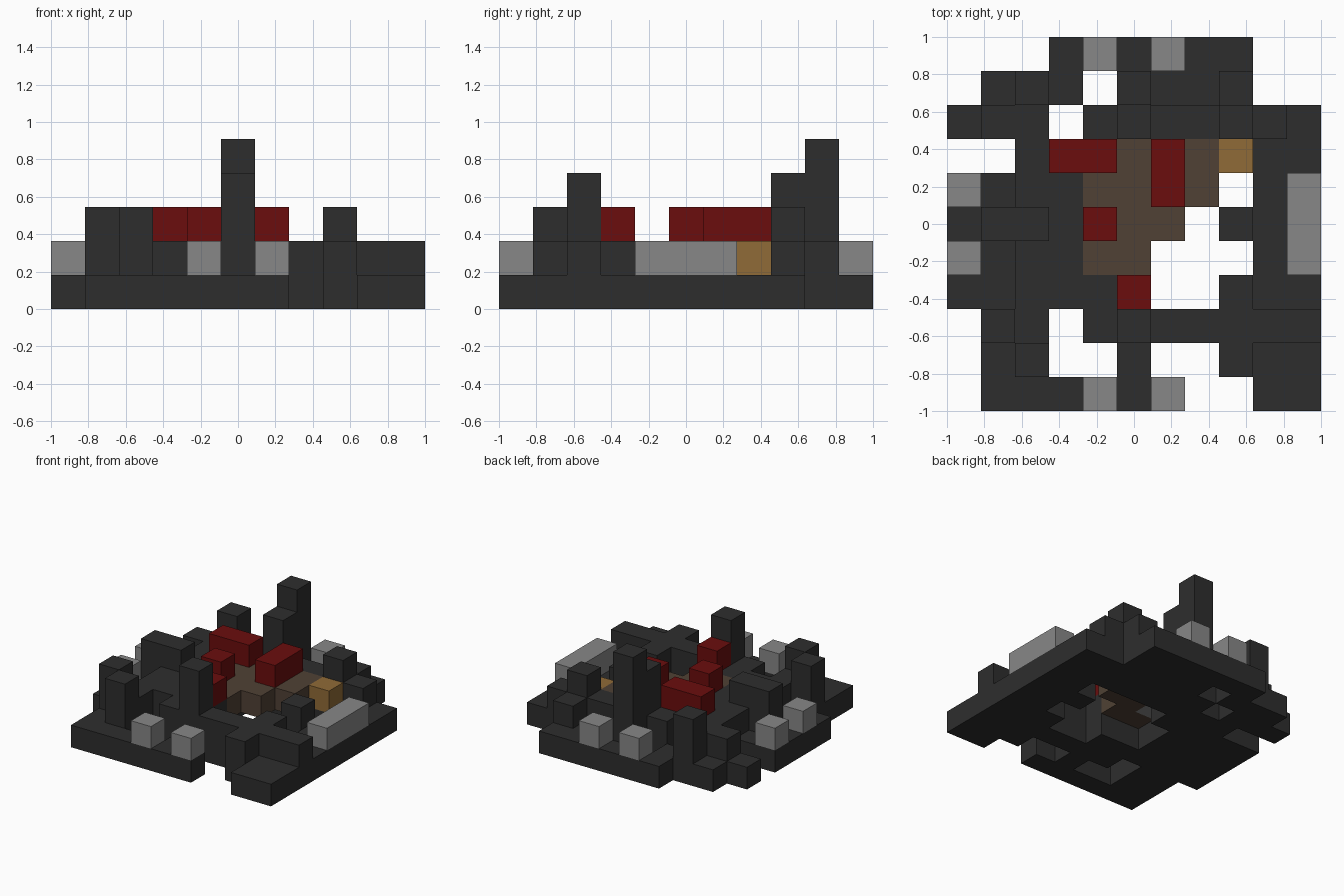
import bpy
import bmesh
import math
from mathutils import Vector

if "Cube" in bpy.data.objects:
    bpy.data.objects.remove(bpy.data.objects["Cube"], do_unlink=True)

N = 11
CELL = 2 / N

# Plan of the ruin, back row first. Digits are stone heights in blocks;
# P = iron post on the base, F = wooden floor, R = red seat on the floor,
# C = crate on the base, . = nothing
PLAN = [
    "...1P1P11..",
    ".131.5112..",
    "122.2422321",
    "..2RRFRFC11",
    "P122FFRF.1P",
    "1332RFF.21P",
    "P122FF...1P",
    "11222R..211",
    ".32.2422222",
    ".13..1..211",
    ".111P1P..11",
]


def make_material(name, rgb):
    mat = bpy.data.materials.new(name)
    mat.use_nodes = True
    mat.diffuse_color = (*rgb, 1)
    mat.node_tree.nodes["Principled BSDF"].inputs["Base Color"].default_value = (*rgb, 1)
    return mat


stone = make_material("dark stone", (0.027, 0.027, 0.027))
iron = make_material("grey iron", (0.245, 0.245, 0.245))
red = make_material("deep red", (0.145, 0.004, 0.004))
wood = make_material("brown wood", (0.08, 0.053, 0.035))
crate = make_material("golden wood", (0.28, 0.147, 0.038))

# Sort the blocks into parts
parts = {
    "foundation": (stone, set()),
    "walls": (stone, set()),
    "iron_posts": (iron, set()),
    "wooden_floor": (wood, set()),
    "red_seats": (red, set()),
    "crate": (crate, set()),
}


def put(part, i, j, k):
    parts[part][1].add((i, j, k))


for row, line in enumerate(PLAN):
    j = N - 1 - row
    for i, mark in enumerate(line):
        if mark == ".":
            continue
        # The middle of the floor is open underneath
        open_below = mark in "FR" and 4 <= j <= 6 and (i, j) != (4, 6)
        if not open_below:
            put("foundation", i, j, 0)
        if mark.isdigit():
            for k in range(1, int(mark)):
                put("walls", i, j, k)
        elif mark == "P":
            put("iron_posts", i, j, 1)
        elif mark == "C":
            put("crate", i, j, 1)
        elif mark == "F":
            put("wooden_floor", i, j, 1)
        elif mark == "R":
            put("red_seats", i, j, 2)
            if (i, j) == (4, 5):
                put("iron_posts", i, j, 1)
            else:
                put("walls" if j == 3 else "wooden_floor", i, j, 1)

solid = set().union(*(cells for _, cells in parts.values()))


def add_block_faces(bm, cell):
    """Add the sides of one block that are not covered by another block."""
    centre = Vector(cell) + Vector((0.5, 0.5, 0.5))
    for axis in range(3):
        for sign in (-1, 1):
            normal = Vector((0, 0, 0))
            normal[axis] = sign
            if tuple(int(c + n) for c, n in zip(cell, normal)) in solid:
                continue
            u = Vector((0, 0, 0))
            u[(axis + 1) % 3] = 0.5
            v = normal.cross(u)
            mid = centre + normal / 2
            corners = [mid - u - v, mid + u - v, mid + u + v, mid - u + v]
            bm.faces.new([bm.verts.new(c * CELL - Vector((1, 1, 0))) for c in corners])


for name, (mat, cells) in parts.items():
    bm = bmesh.new()
    for cell in sorted(cells):
        add_block_faces(bm, cell)
    bmesh.ops.remove_doubles(bm, verts=bm.verts, dist=0.001)
    bmesh.ops.dissolve_limit(bm, angle_limit=math.radians(1),
                             verts=bm.verts, edges=bm.edges)
    mesh = bpy.data.meshes.new(name)
    bm.to_mesh(mesh)
    bm.free()
    mesh.materials.append(mat)
    bpy.context.collection.objects.link(bpy.data.objects.new(name, mesh))
